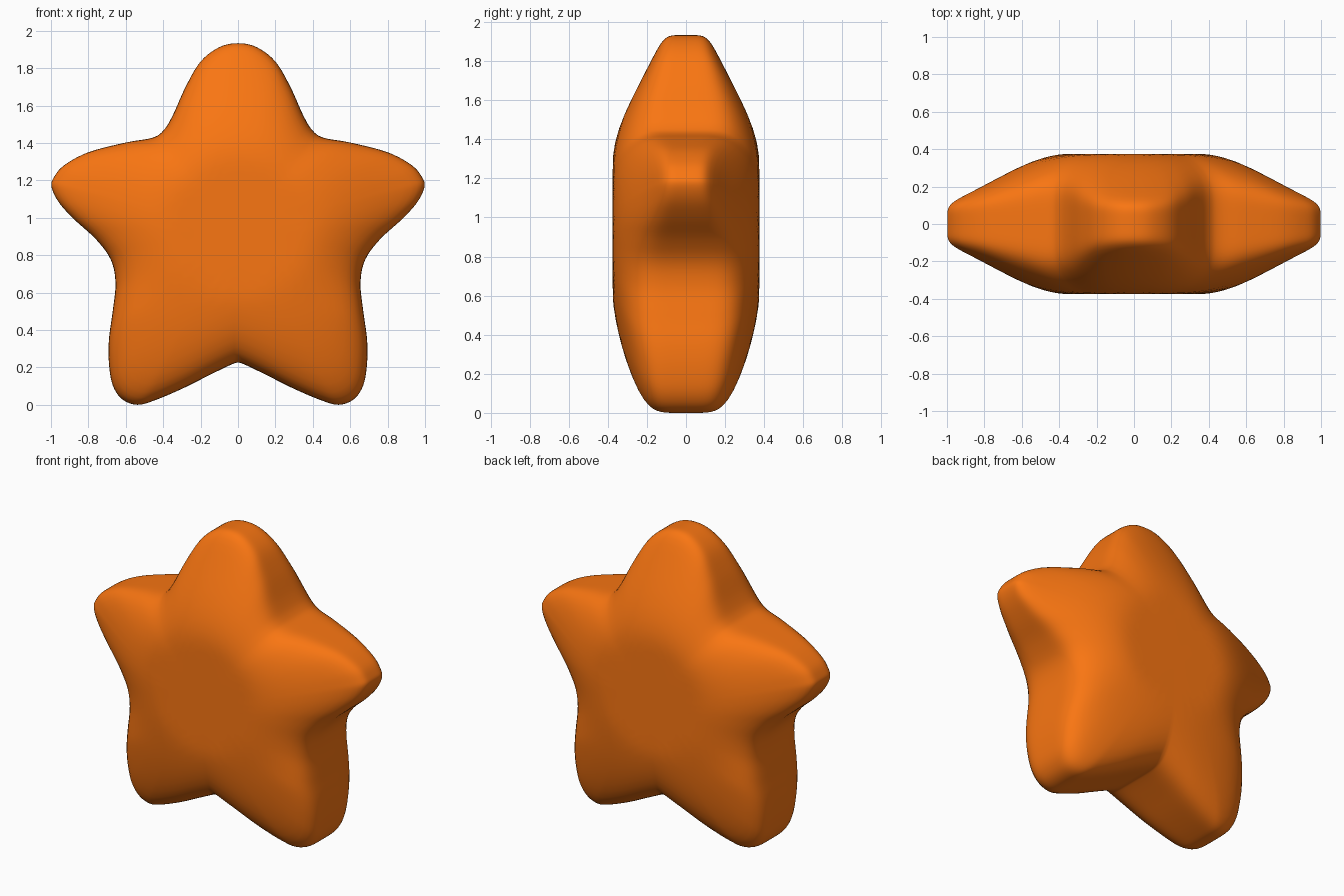
import bpy, bmesh, math
from mathutils import Vector

if "Cube" in bpy.data.objects:
    bpy.data.objects.remove(bpy.data.objects["Cube"])

CENTRE = Vector((0, 0.93))
POWER = 5.5      # squareness of the cross-section
RINGS = 26       # rings from the middle of a face to the rim
STEPS = 5        # spline steps between outline points

# Right half of the star outline (x, z), from top tip to bottom notch
half = [(0, 1.933), (.1, 1.912), (.2, 1.835), (.28, 1.70), (.35, 1.545), (.40, 1.465),
        (.46, 1.427), (.6, 1.402), (.8, 1.35), (.93, 1.28), (.985, 1.215), (.997, 1.165),
        (.96, 1.085), (.88, .995), (.76, .885), (.68, .775), (.655, .65), (.67, .5),
        (.69, .35), (.69, .22), (.67, .105), (.62, .03), (.54, 0), (.45, .022),
        (.3, .085), (.15, .16), (.04, .213), (0, .225)]
points = [Vector(p) for p in half]
points += [Vector((-p.x, p.y)) for p in points[-2:0:-1]]


def spline(pts, steps):
    """Closed Catmull-Rom curve through the points."""
    out = []
    n = len(pts)
    for i in range(n):
        a, b, c, d = (pts[(i + k) % n] for k in (-1, 0, 1, 2))
        for k in range(steps):
            t = k / steps
            out.append(0.5 * (2 * b + (c - a) * t + (2 * a - 5 * b + 4 * c - d) * t * t
                              + (3 * b - a - 3 * c + d) * t ** 3))
    return out


def smooth(t):
    t = min(1, max(0, t))
    return t * t * (3 - 2 * t)


def thickness(p):
    """Half thickness: full in the middle, thinner along the arms, fuller in the feet."""
    t = min(1, max(0, ((p - CENTRE).length - 0.35) / 0.75))
    foot = smooth((0.95 - p.y) / 0.5)
    return 0.375 - (1 - foot) * 0.225 * smooth(t) - foot * 0.14 * t ** 1.3


outline = spline(points, STEPS)
bm = bmesh.new()


def ring(angle, side):
    """One loop of the superellipse section; angle 0 is the face, 90 degrees the rim."""
    c, s = max(0, math.cos(angle)), math.sin(angle)
    k = (c ** POWER + s ** POWER) ** (-1 / POWER)
    verts = []
    for p in outline:
        q = CENTRE + (p - CENTRE) * s * k
        verts.append(bm.verts.new((q.x, side * thickness(q) * c * k, q.y)))
    return verts


# Rings from the front face over the rim to the back face
angles = [math.pi / 2 * i / RINGS for i in range(1, RINGS + 1)]
rings = [ring(u, -1) for u in angles] + [ring(u, 1) for u in reversed(angles[:-1])]
n = len(outline)
for a, b in zip(rings, rings[1:]):
    for i in range(n):
        j = (i + 1) % n
        bm.faces.new((a[i], a[j], b[j], b[i]))

# Close both faces at the centre
for loop, side in ((rings[0], -1), (rings[-1], 1)):
    mid = bm.verts.new((0, side * 0.375, CENTRE.y))
    for i in range(n):
        bm.faces.new((mid, loop[i], loop[(i + 1) % n]))
bmesh.ops.recalc_face_normals(bm, faces=bm.faces)

mesh = bpy.data.meshes.new("star")
bm.to_mesh(mesh)
bm.free()
for f in mesh.polygons:
    f.use_smooth = True
star = bpy.data.objects.new("star", mesh)
bpy.context.collection.objects.link(star)

orange = bpy.data.materials.new("orange")
orange.diffuse_color = (0.95, 0.18, 0.006, 1)
orange.use_nodes = True
orange.node_tree.nodes["Principled BSDF"].inputs["Base Color"].default_value = orange.diffuse_color
mesh.materials.append(orange)
